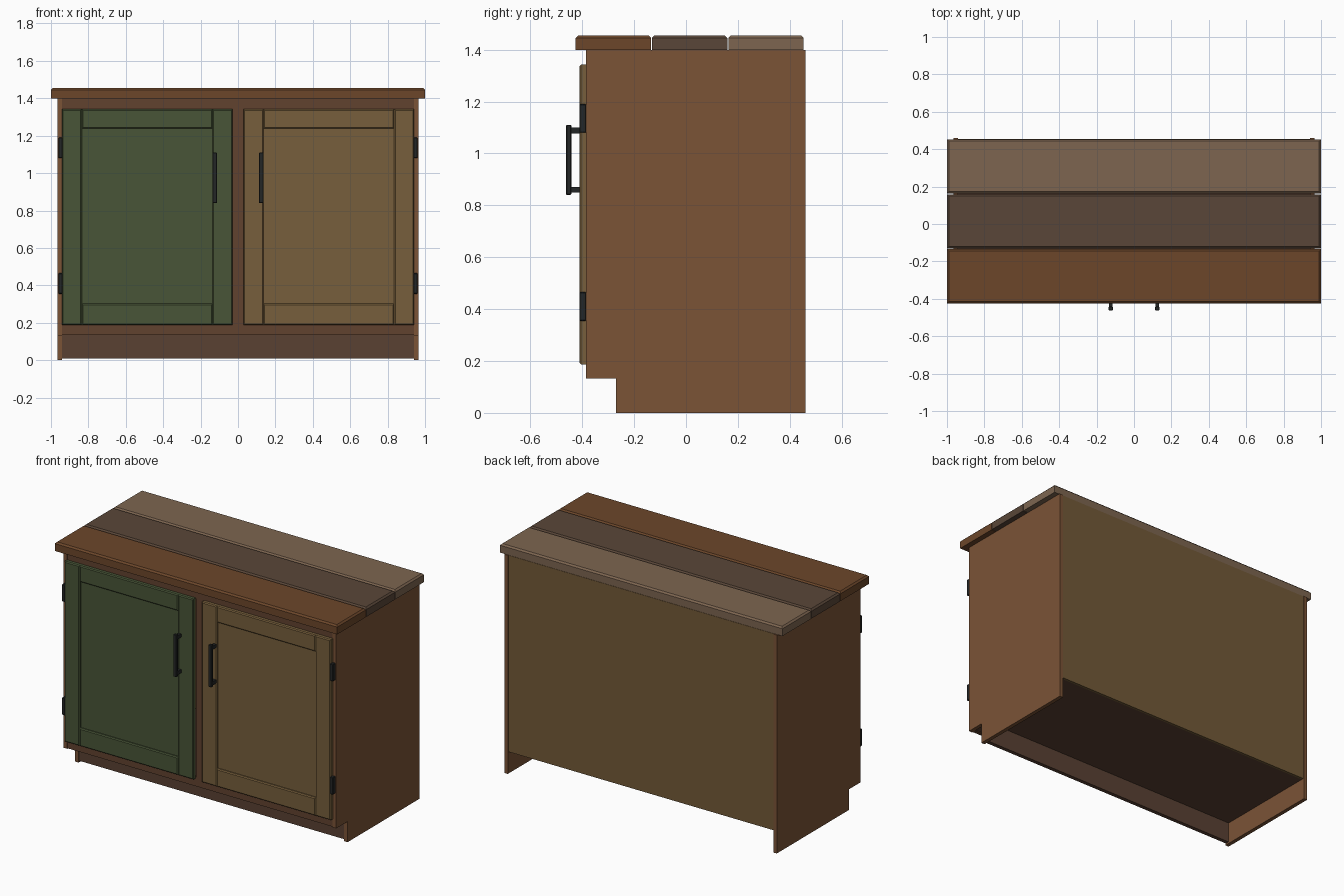
import bpy, bmesh

if "Cube" in bpy.data.objects:
    bpy.data.objects.remove(bpy.data.objects["Cube"])


def material(name, rgb):
    m = bpy.data.materials.new(name)
    m.diffuse_color = [(c / 255) ** 2.2 for c in rgb] + [1]
    m.use_nodes = True
    m.node_tree.nodes["Principled BSDF"].inputs["Base Color"].default_value = m.diffuse_color
    return m


SIDE = material("side_wood", (122, 84, 57))
FRAME = material("frame_wood", (97, 68, 50))
KICK = material("kick_wood", (90, 67, 54))
GREEN = material("green_paint", (74, 86, 58))
TAN = material("tan_paint", (118, 95, 62))
BACK = material("back_wood", (114, 90, 58))
METAL = material("dark_metal", (40, 42, 42))
PLANKS = [material("plank_%d" % i, c) for i, c in
          enumerate([(108, 72, 46), (90, 72, 59), (124, 101, 81)])]


def finish(name, bm, mat):
    bmesh.ops.recalc_face_normals(bm, faces=bm.faces)
    me = bpy.data.meshes.new(name)
    bm.to_mesh(me)
    bm.free()
    me.materials.append(mat)
    ob = bpy.data.objects.new(name, me)
    bpy.context.collection.objects.link(ob)
    return ob


# Box between two corners; chamfers the edges around the face at one axis end
def box(name, x, y, z, mat, chamfer=0, face=None):
    bm = bmesh.new()
    bmesh.ops.create_cube(bm, size=1)
    for v in bm.verts:
        for i, (a, b) in enumerate((x, y, z)):
            v.co[i] = min(a, b) if v.co[i] < 0 else max(a, b)
    if chamfer:
        if face == "top":
            edges = [e for e in bm.edges if all(v.co.z > max(z) - 1e-5 for v in e.verts)]
        elif face == "front":
            edges = [e for e in bm.edges if all(v.co.y < min(y) + 1e-5 for v in e.verts)]
        else:
            edges = bm.edges[:]
        bmesh.ops.bevel(bm, geom=edges, offset=chamfer, segments=1,
                        affect='EDGES', profile=0.5)
    return finish(name, bm, mat)


# Side panel with toe notch, extruded along x
def side_panel(name, x0, x1):
    profile = [(-0.385, 0.132), (-0.27, 0.132), (-0.27, 0), (0.46, 0),
               (0.46, 1.398), (-0.385, 1.398)]
    bm = bmesh.new()
    f = bm.faces.new([bm.verts.new((x0, y, z)) for y, z in profile])
    ext = bmesh.ops.extrude_face_region(bm, geom=[f])
    moved = [g for g in ext["geom"] if isinstance(g, bmesh.types.BMVert)]
    bmesh.ops.translate(bm, verts=moved, vec=(x1 - x0, 0, 0))
    finish(name, bm, SIDE)


# Countertop planks
for i, y in enumerate((-0.425, -0.131, 0.163)):
    box("top_plank_%d" % (i + 1), (-1, 1), (y, y + 0.29), (1.398, 1.455),
        PLANKS[i], 0.01, "top")

# Carcass: floor, back, kick board and face frame
box("cabinet_floor", (-0.94, 0.94), (-0.36, 0.44), (0.14, 0.165), KICK)
box("back_panel", (-0.94, 0.94), (0.44, 0.455), (0.14, 1.398), BACK)
box("kick_board", (-0.94, 0.94), (-0.265, -0.24), (0.01, 0.14), KICK)
box("bottom_rail", (-0.94, 0.94), (-0.383, -0.36), (0.135, 0.19), FRAME)
box("top_rail", (-0.94, 0.94), (-0.383, -0.36), (1.335, 1.398), FRAME)
box("centre_stile", (-0.03, 0.03), (-0.383, -0.36), (0.19, 1.335), FRAME)

# Sides, doors, handles and hinges, mirrored about x = 0
for side, s, paint in (("left", -1, GREEN), ("right", 1, TAN)):
    side_panel(side + "_side_panel", s * 0.94, s * 0.965)

    depth = (-0.411, -0.385)
    inner, outer = (s * 0.03, s * 0.137), (s * 0.835, s * 0.942)
    rail = (s * 0.137, s * 0.835)
    for part, x, z in (("inner_stile", inner, (0.187, 1.342)),
                       ("outer_stile", outer, (0.187, 1.342)),
                       ("lower_rail", rail, (0.187, 0.302)),
                       ("upper_rail", rail, (1.238, 1.342))):
        box(side + "_door_" + part, x, depth, z, paint, 0.006, "front")
    box(side + "_door_panel", (s * 0.13, s * 0.84), (-0.397, -0.386),
        (0.295, 1.245), paint)

    # Handle bar on two posts
    box(side + "_handle_bar", (s * 0.112, s * 0.136), (-0.462, -0.442),
        (0.84, 1.11), METAL, 0.003)
    for n, z in (("lower", 0.86), ("upper", 1.088)):
        box(side + "_handle_" + n + "_post", (s * 0.114, s * 0.134),
            (-0.445, -0.408), (z - 0.011, z + 0.011), METAL)

    # Hinges on the outer door edge
    for n, z in (("lower", 0.41), ("upper", 1.135)):
        box(side + "_" + n + "_hinge", (s * 0.938, s * 0.96), (-0.411, -0.384),
            (z - 0.055, z + 0.055), METAL, 0.003)
